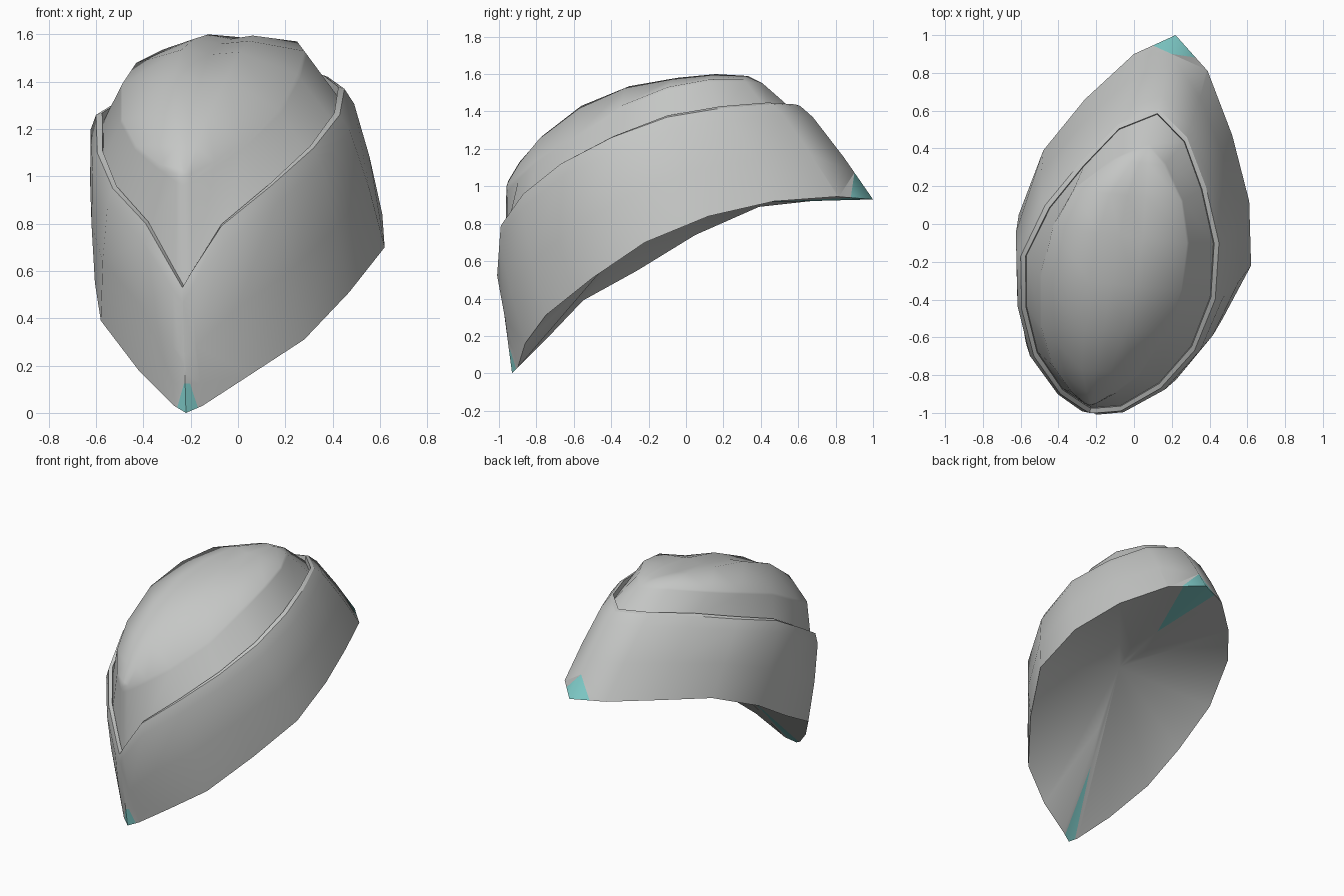
import bpy, bmesh
from mathutils import Vector as V

if "Cube" in bpy.data.objects:
    bpy.data.objects.remove(bpy.data.objects["Cube"])


def material(name, rgb):
    m = bpy.data.materials.new(name)
    m.use_nodes = True
    m.diffuse_color = (*rgb, 1)
    m.node_tree.nodes["Principled BSDF"].inputs["Base Color"].default_value = (*rgb, 1)
    return m


GREY = material("light grey cloth", (0.56, 0.57, 0.56))
TEAL = material("teal tips", (0.22, 0.62, 0.60))


def finish(name, bm, angle):
    bmesh.ops.remove_doubles(bm, verts=bm.verts, dist=1e-5)
    me = bpy.data.meshes.new(name)
    bm.to_mesh(me)
    bm.free()
    ob = bpy.data.objects.new(name, me)
    bpy.context.collection.objects.link(ob)
    me.materials.append(GREY)
    me.materials.append(TEAL)
    bpy.ops.object.select_all(action='DESELECT')
    bpy.context.view_layer.objects.active = ob
    ob.select_set(True)
    bpy.ops.object.shade_smooth_by_angle(angle=angle)


def add_face(bm, pts):
    """Add a face, skipping repeated corners at collapsed ends."""
    out = []
    for p in pts:
        if all((p - q).length > 1e-5 for q in out):
            out.append(p)
    if len(out) > 2:
        bm.faces.new([bm.verts.new(p) for p in out])


def loft(rings):
    """Join closed rings, listed from the bottom up, with quads."""
    bm = bmesh.new()
    for a, b in zip(rings, rings[1:]):
        for i in range(N):
            j = (i + 1) % N
            add_face(bm, (a[i], a[j], b[j], b[i]))
    bmesh.ops.remove_doubles(bm, verts=bm.verts, dist=1e-5)
    return bm


def paint(bm, near, planes):
    """Cut the faces touching a tip by planes and colour the enclosed part."""
    bmesh.ops.remove_doubles(bm, verts=bm.verts, dist=1e-5)
    faces = [f for f in bm.faces if any((v.co - near).length < 1e-4 for v in f.verts)]
    for co, no in planes:
        geom = set(faces)
        for f in faces:
            geom.update(f.edges)
            geom.update(f.verts)
        res = bmesh.ops.bisect_plane(bm, geom=list(geom), plane_co=co, plane_no=no, dist=1e-6)
        faces = [g for g in res["geom"] if isinstance(g, bmesh.types.BMFace)]
    for f in faces:
        c = f.calc_center_median()
        if all((c - co).dot(no) > 0 for co, no in planes):
            f.material_index = 1


def wedge(a, b, inside):
    """Upright plane through a and b, facing the inside point."""
    n = (b - a).cross(V((0, 0, 1)))
    return a, n if n.dot(inside - a) > 0 else -n


# Lower edge: front tip, right side, back tip, left side
hem_front, hem_back = V((-0.22, -0.93, 0)), V((0.22, 1.0, 0.93))
hem_r = [(-0.15, -0.90, 0.03), (0.05, -0.86, 0.16), (0.28, -0.75, 0.31), (0.47, -0.50, 0.51),
         (0.62, -0.22, 0.70), (0.61, 0.12, 0.84), (0.52, 0.47, 0.92), (0.39, 0.81, 0.945)]
hem_l = [(-0.27, -0.90, 0.03), (-0.42, -0.75, 0.18), (-0.58, -0.55, 0.39), (-0.605, -0.26, 0.55),
         (-0.61, 0.05, 0.74), (-0.48, 0.39, 0.89), (-0.26, 0.66, 0.92), (0.0, 0.90, 0.93)]
# Upper edge of the turned-up band
top_front, top_back = V((-0.235, -1.0, 0.53)), V((0.13, 0.61, 1.43))
top_r = [(-0.20, -1.0, 0.59), (-0.07, -0.99, 0.79), (0.14, -0.87, 0.96), (0.32, -0.67, 1.12),
         (0.43, -0.40, 1.26), (0.45, -0.10, 1.37), (0.38, 0.20, 1.42), (0.28, 0.46, 1.44)]
top_l = [(-0.27, -0.98, 0.59), (-0.39, -0.90, 0.80), (-0.53, -0.70, 0.95), (-0.595, -0.45, 1.10),
         (-0.60, -0.17, 1.26), (-0.47, 0.10, 1.34), (-0.28, 0.33, 1.40), (-0.08, 0.53, 1.43)]
# Shoulder line of the crown and the height of its ridge
sh_front, sh_back = V((-0.235, -0.96, 1.0)), V((0.08, 0.41, 1.55))
sh_r = [(-0.20, -0.95, 1.01), (-0.10, -0.89, 1.06), (0.02, -0.80, 1.14), (0.17, -0.58, 1.28),
        (0.25, -0.35, 1.43), (0.28, -0.10, 1.53), (0.25, 0.12, 1.57), (0.16, 0.31, 1.57)]
sh_l = [(-0.26, -0.95, 1.01), (-0.33, -0.89, 1.05), (-0.43, -0.75, 1.13), (-0.49, -0.55, 1.24),
        (-0.49, -0.28, 1.39), (-0.43, -0.02, 1.48), (-0.32, 0.18, 1.535), (-0.10, 0.34, 1.56)]
ridge = [1.03, 1.13, 1.27, 1.43, 1.535, 1.58, 1.60, 1.59]


def ring(front, right, back, left):
    return [front] + [V(p) for p in right] + [back] + [V(p) for p in reversed(left)]


def push(p, dist, dz=0):
    """Move a point outward from the cap's upright axis."""
    d = V((p.x + 0.05, p.y + 0.15, 0)).normalized()
    return p + d * dist + V((0, 0, dz))


hem = ring(hem_front, hem_r, hem_back, hem_l)
top = ring(top_front, top_r, top_back, top_l)
N = len(hem)

# Band: bulging wall with a soft crease near its upper edge and a front seam
walls = [hem]
for t, bulge in ((0.45, 0.02), (0.88, 0.022)):
    walls.append([push(a.lerp(b, t), bulge if i else 0) for i, (a, b) in enumerate(zip(hem, top))])
bm = loft(walls + [top])
seam = [w[0] for w in walls] + [top_front]
for e in bm.edges:
    if all(any((v.co - s).length < 1e-4 for s in seam) for v in e.verts):
        e.smooth = False
paint(bm, hem_front, [(V((-0.255, -0.9, 0.03)), V((0.095, 0, -0.027))),
                      (V((-0.172, -0.9, 0.03)), V((-0.095, 0, -0.031))),
                      (V((0, 0, 0.125)), V((0, 0, -1)))])
paint(bm, hem_back, [(V((0.20, 0.90, 1.0)), V((0.045, 0.1, 0))),
                     (V((0.20, 0.90, 1.0)), V((0.02, 0.135, 0)))])
finish("turned_up_band", bm, 1.5)

# Rim: narrow strip along the band's upper edge, dropping inside to the crown
inner = [push(p, -0.026, 0.008) for p in top]
base = [push(p, -0.03, -0.03) for p in top]
finish("band_rim", loft([top, inner, base]), 0.6)

# Lining: hollow fan under the cap
apex = V((0.0, -0.15, 0.90))
bm = bmesh.new()
for i in range(N):
    add_face(bm, (hem[(i + 1) % N], hem[i], apex))
for tip, sides, reach in ((hem_front, ((-0.255, -0.91, 0.02), (-0.17, -0.91, 0.02)), 0.43),
                          (hem_back, ((0.10, 0.945, 0.93), (0.32, 0.89, 0.94)), 0.56)):
    end = tip.lerp(apex, reach)
    paint(bm, tip, [wedge(V(s), end, tip) for s in sides])
finish("lining", bm, 1.5)

# Crown: cross-sections from right base over two low humps to left base
near_front = base[0].lerp(sh_front, 0.92)
rows = [[base[0], near_front] + [sh_front] * 5 + [near_front, base[0]]]
for k, z in enumerate(ridge):
    r, l = V(sh_r[k]), V(sh_l[k])
    base_r, base_l = base[k + 1], base[N - 1 - k]
    row = [base_r, base_r.lerp(r, 0.92), r]
    dip = 0.02 if 1 < k < 7 else 0.005
    for t, lower in ((0.33, dip * (1 - k / 8)), (0.5, dip), (0.66, 0.0)):
        p = r.lerp(l, t)
        p.z = z - lower
        row.append(p)
    rows.append(row + [l, base_l.lerp(l, 0.92), base_l])
near_back = base[9].lerp(sh_back, 0.92)
rows.append([base[9], near_back] + [sh_back] * 5 + [near_back, base[9]])
bm = bmesh.new()
for a, b in zip(rows, rows[1:]):
    for c in range(8):
        add_face(bm, (a[c], b[c], b[c + 1], a[c + 1]))
finish("crown", bm, 1.2)
